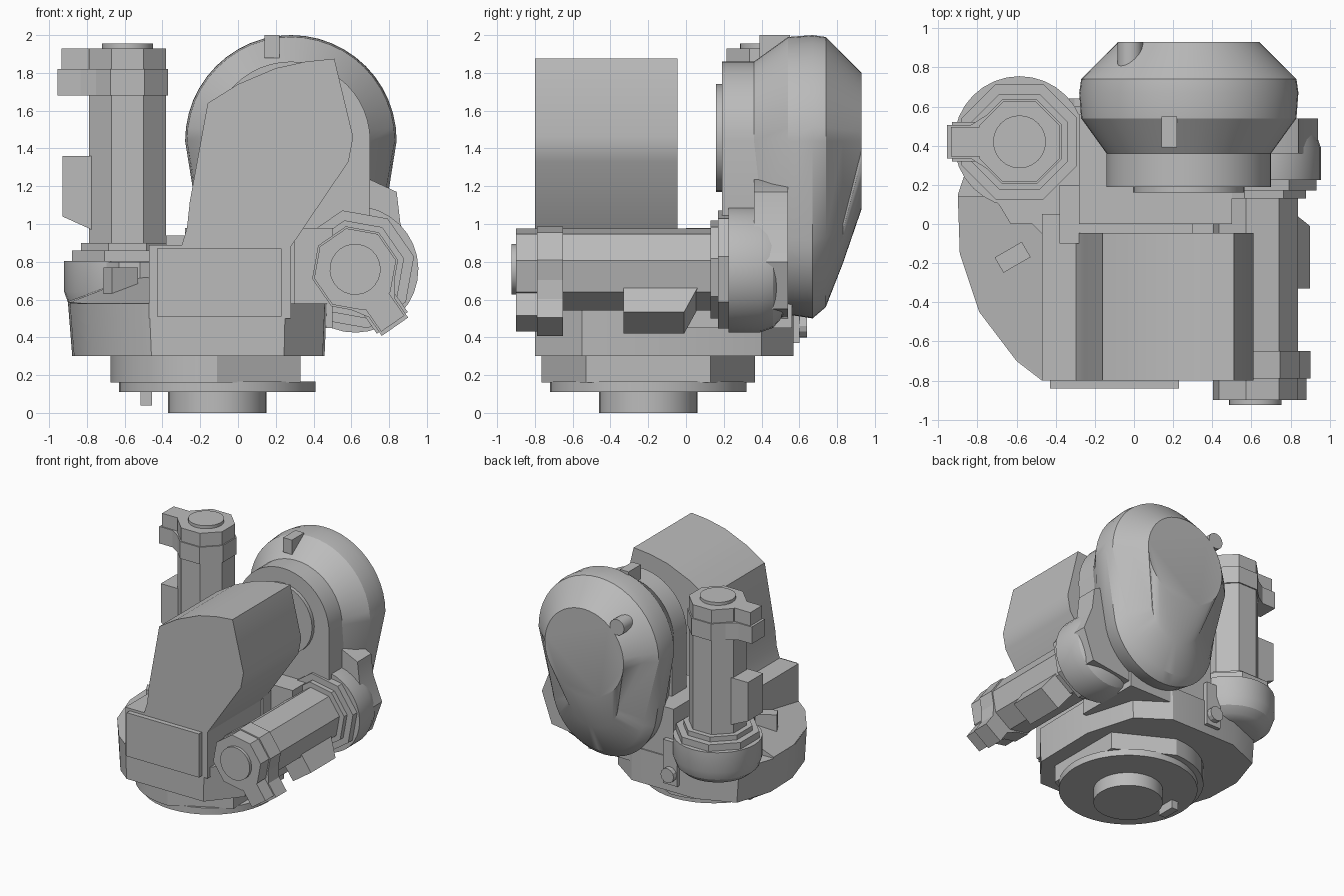
import bpy, bmesh, math
from mathutils import Matrix, Vector

cube = bpy.data.objects.get("Cube")
if cube:
    bpy.data.objects.remove(cube, do_unlink=True)

grey = bpy.data.materials.new("cast grey")
grey.use_nodes = True
grey.diffuse_color = (0.5, 0.5, 0.5, 1)
grey.node_tree.nodes["Principled BSDF"].inputs["Base Color"].default_value = (0.5, 0.5, 0.5, 1)


def loft(name, rings, matrix=None):
    """Skin a stack of equal-length rings and cap both ends."""
    bm = bmesh.new()
    loops = [[bm.verts.new(p) for p in ring] for ring in rings]
    n = len(loops[0])
    for a, b in zip(loops, loops[1:]):
        for i in range(n):
            j = (i + 1) % n
            bm.faces.new((a[i], a[j], b[j], b[i]))
    bm.faces.new(loops[0])
    bm.faces.new(loops[-1])
    bmesh.ops.recalc_face_normals(bm, faces=bm.faces)
    mesh = bpy.data.meshes.new(name)
    bm.to_mesh(mesh)
    bm.free()
    obj = bpy.data.objects.new(name, mesh)
    bpy.context.collection.objects.link(obj)
    mesh.materials.append(grey)
    if matrix:
        obj.matrix_world = matrix
    bpy.ops.object.select_all(action='DESELECT')
    obj.select_set(True)
    bpy.context.view_layer.objects.active = obj
    bpy.ops.object.shade_smooth_by_angle(angle=math.radians(28))
    return obj


def prism_z(name, points, z0, z1, matrix=None):
    return loft(name, [[(x, y, z) for x, y in points] for z in (z0, z1)], matrix)


def prism_y(name, points, y0, y1, matrix=None):
    return loft(name, [[(x, y, z) for x, z in points] for y in (y0, y1)], matrix)


def box(name, x0, x1, y0, y1, z0, z1, matrix=None):
    return prism_z(name, [(x0, y0), (x1, y0), (x1, y1), (x0, y1)], z0, z1, matrix)


def circle(cx, cy, r, n=32, turn=0.0):
    steps = [2 * math.pi * (i + turn) / n for i in range(n)]
    return [(cx + r * math.cos(a), cy + r * math.sin(a)) for a in steps]


def octagon(apothem):
    return circle(0, 0, apothem / math.cos(math.pi / 8), 8, 0.5)


def oblong_ring(y, r_top, r_low, z_low, x=0.28, z=1.44, n=48):
    """Upper half circle joined to a lower half circle, in the xz plane."""
    ring = []
    for i in range(n):
        a = 2 * math.pi * i / n
        r, c = (r_top, z) if i <= n // 2 else (r_low, z_low)
        ring.append((x + r * math.cos(a), y, c + r * math.sin(a)))
    return ring


# Turntable mount below the base
PX, PY = -0.11, -0.20
prism_z("pivot_plug", circle(PX, PY, 0.26), 0, 0.12)
prism_z("pivot_flange", circle(PX, PY, 0.52, 40), 0.11, 0.165)
half = [(x, y) for x, y in circle(PX, PY, 0.565, 40) if x <= PX + 0.001]
prism_z("pivot_ring", half + [(0.33, -0.53), (0.33, 0.13)], 0.16, 0.31)
box("stop_pin", -0.515, -0.455, -0.25, -0.1, 0.04, 0.12)

# Base casting, widening slightly upwards
outline = [(-0.47, -0.8), (0.25, -0.8), (0.46, -0.55), (0.47, 0.0), (0.35, 0.4), (0.1, 0.57),
           (-0.5, 0.57), (-0.8, 0.45), (-0.9, 0.15), (-0.89, -0.15), (-0.79, -0.45), (-0.6, -0.7)]
loft("base_casting", [[(x * s, y, z) for x, y in outline] for z, s in ((0.3, 0.975), (0.58, 1.0))])
loft("sloped_deck", [[(-0.47, -0.79, 0.57), (-0.62, -0.67, 0.57), (-0.79, -0.44, 0.57),
                      (-0.89, -0.14, 0.57), (-0.9, 0.14, 0.57), (-0.47, 0.14, 0.57)],
                     [(-0.47, -0.79, 0.58), (-0.62, -0.67, 0.58), (-0.79, -0.44, 0.58),
                      (-0.89, -0.14, 0.585), (-0.9, 0.14, 0.59), (-0.47, 0.14, 0.75)]])
box("deck_stop", -0.08, 0.08, -0.045, 0.045, 0, 0.16,
    Matrix.Translation((-0.62, -0.17, 0.61)) @ Matrix.Rotation(math.radians(30), 4, 'Z'))

# Front housing box, its cover plate and the ledges under the hood
box("housing_box", -0.47, 0.28, -0.8, 0.05, 0.5, 0.89)
box("front_plate", -0.43, 0.23, -0.84, -0.79, 0.51, 0.87)
box("housing_ledge", -0.38, 0.3, -0.1, 0.2, 0.5, 0.94)
box("rear_body", -0.28, 0.5, 0.0, 0.56, 0.45, 0.98)
prism_z("motor_shelf", [(-0.28, -0.05), (-0.47, -0.05), (-0.52, 0), (-0.63, 0), (-0.69, 0.1),
                        (-0.78, 0.17), (-0.6, 0.56), (-0.28, 0.56)], 0.5, 0.8)

# Balancing hood
prism_y("hood", [(-0.3, 0.88), (-0.27, 0.98), (-0.255, 1.12), (-0.16, 1.64), (0.0, 1.74), (0.2, 1.825),
                 (0.36, 1.86), (0.51, 1.875), (0.61, 1.46), (0.585, 1.33), (0.28, 0.88)], -0.8, -0.045)

# Arm joint: neck, bearing disc and large domed cover
loft("joint_neck", [oblong_ring(y, 0.42, 0.42, 1.0) for y in (0.19, 0.38)])
prism_y("bearing_disc", circle(0.28, 1.455, 0.285), 0.16, 0.2)
loft("joint_cover", [oblong_ring(*layer) for layer in (
    (0.36, 0.42, 0.38, 1.0), (0.54, 0.55, 0.46, 0.98), (0.67, 0.56, 0.48, 0.98),
    (0.74, 0.55, 0.42, 0.98), (0.83, 0.46, 0.24, 1.03), (0.93, 0.36, 0.36, 1.44))])
prism_y("cover_knob", circle(-0.02, 1.73, 0.065, 16), 0.72, 0.93)
prism_z("cover_fin", [(0.14, 0.39), (0.22, 0.39), (0.22, 0.55), (0.14, 0.55)], 1.88, 2.0)
prism_y("joint_shoulder", [(0.0, 1.0), (0.55, 1.24), (0.7, 1.235), (0.84, 1.17), (0.86, 1.0),
                           (0.94, 0.8), (0.85, 0.55), (0.5, 0.5), (0.0, 0.6)], 0.36, 0.54)

# Small junction box at the back
box("junction_box", -0.34, -0.21, 0.45, 0.6, 0.37, 0.73)
prism_y("junction_plug", circle(-0.275, 0.46, 0.06, 12), 0.59, 0.64)


# Drive motor: local z runs away from the gear, local x towards the cable lug
def motor(prefix, matrix):
    gear = [(-0.34, 0.2), (-0.315, 0.26), (-0.27, 0.31), (-0.2, 0.335), (-0.035, 0.335)]
    loft(prefix + "_gear", [[(x, y, z) for x, y in circle(0, 0, r)] for z, r in gear], matrix)
    prism_z(prefix + "_flange", octagon(0.295), -0.045, 0.02, matrix)
    prism_z(prefix + "_step", octagon(0.245), 0.01, 0.06, matrix)
    prism_z(prefix + "_body", octagon(0.205), 0.05, 0.86, matrix)
    prism_z(prefix + "_cap", octagon(0.215), 0.84, 0.98, matrix)
    prism_z(prefix + "_cap_end", octagon(0.205), 0.97, 1.09, matrix)
    prism_z(prefix + "_button", circle(0, 0, 0.135, 24), 1.08, 1.115, matrix)
    prism_z(prefix + "_lug", [(0.1, -0.18), (0.25, -0.085), (0.37, -0.085),
                              (0.37, 0.085), (0.25, 0.085), (0.1, 0.18)], 0.84, 0.98, matrix)
    box(prefix + "_lug_top", 0.1, 0.35, -0.075, 0.075, 0.97, 1.09, matrix)
    prism_y(prefix + "_connector", [(0.19, 0.13), (0.345, 0.2), (0.345, 0.52), (0.19, 0.52)],
            -0.1, 0.1, matrix)


motor("upright_motor", Matrix.Translation((-0.585, 0.42, 0.84)) @ Matrix.Rotation(math.pi, 4, 'Z'))

lug = Vector((0.57, 0, -0.82)).normalized()
axis = Vector((0, -1, 0))
side = axis.cross(lug)
turn = Matrix((lug, side, axis)).transposed().to_4x4()
motor("level_motor", Matrix.Translation((0.62, 0.19, 0.76)) @ turn)
